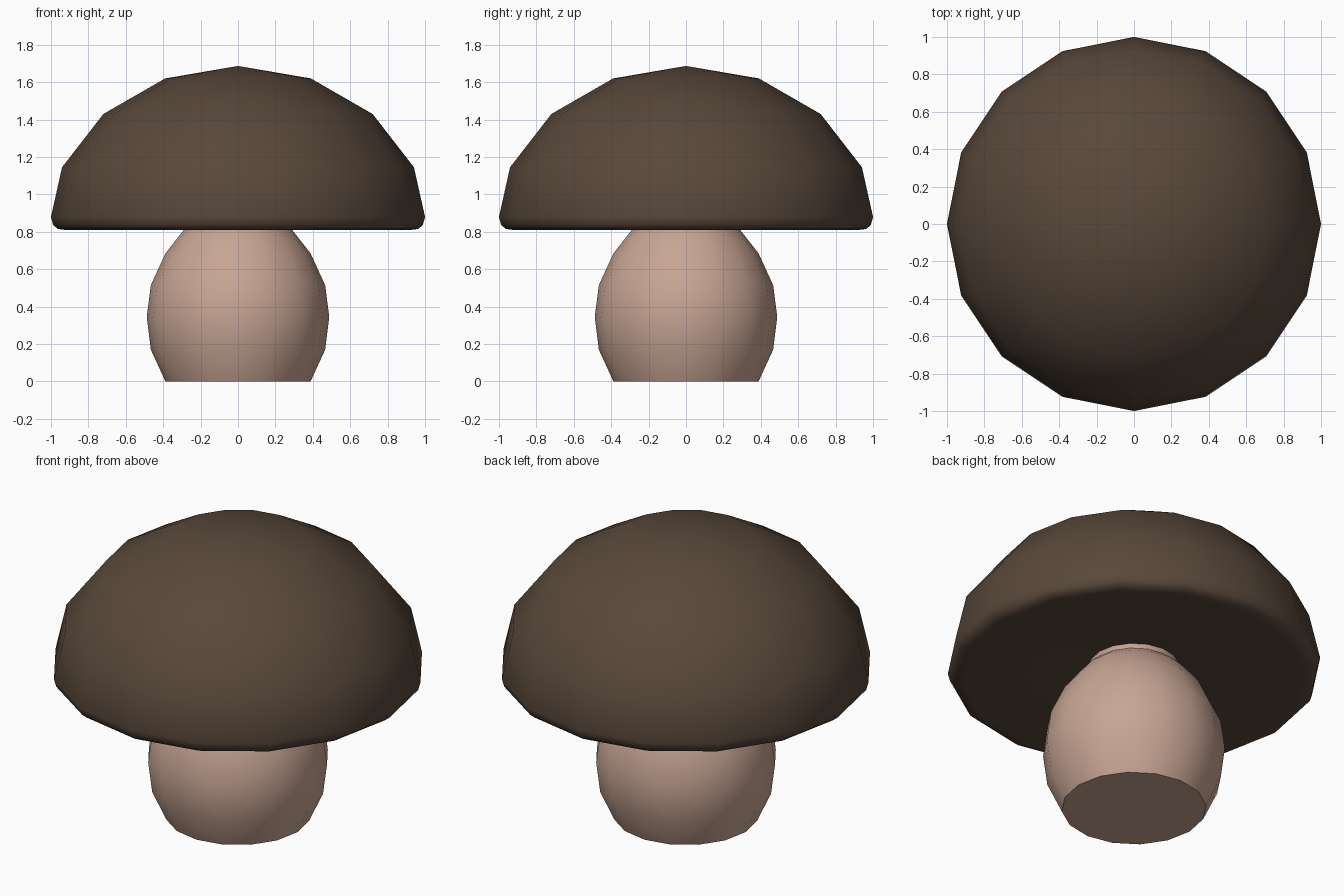
import bpy
import math

SIDES = 16

if "Cube" in bpy.data.objects:
    bpy.data.objects.remove(bpy.data.objects["Cube"], do_unlink=True)


def material(name, rgb):
    mat = bpy.data.materials.new(name)
    mat.use_nodes = True
    mat.diffuse_color = (*rgb, 1)
    bsdf = next(n for n in mat.node_tree.nodes if n.type == "BSDF_PRINCIPLED")
    bsdf.inputs["Base Color"].default_value = (*rgb, 1)
    return mat


def lathe(name, profile, mat, angle):
    """Revolve (radius, height) points, listed bottom to top, around z."""
    verts, rings, faces = [], [], []
    for r, z in profile:
        count = SIDES if r > 0 else 1
        rings.append([len(verts) + i for i in range(count)])
        for i in range(count):
            a = math.tau * i / SIDES
            verts.append((r * math.cos(a), r * math.sin(a), z))
    for low, high in zip(rings, rings[1:]):
        for i in range(SIDES):
            j = (i + 1) % SIDES
            if len(low) == 1:
                faces.append((low[0], high[j], high[i]))
            elif len(high) == 1:
                faces.append((low[i], low[j], high[0]))
            else:
                faces.append((low[i], low[j], high[j], high[i]))
    mesh = bpy.data.meshes.new(name)
    mesh.from_pydata(verts, [], faces)
    mesh.materials.append(mat)
    obj = bpy.data.objects.new(name, mesh)
    bpy.context.collection.objects.link(obj)
    bpy.ops.object.select_all(action="DESELECT")
    obj.select_set(True)
    bpy.context.view_layer.objects.active = obj
    bpy.ops.object.shade_smooth_by_angle(angle=math.radians(angle))
    return obj


cap_brown = material("cap brown", (0.098, 0.064, 0.042))
stem_pink = material("stem pink", (0.57, 0.375, 0.295))

# Cap: slightly dished underside, rounded rim, then a dome of even rings
base, radius, height = 0.81, 1.018, 0.877
underside = [(0, 0.89), (0.25, 0.88), (0.92, base)]
rim = [(0.962, 0.815), (0.988, 0.836), (1.0, 0.88)]
dome = [(radius * math.cos(math.pi * k / 8), base + height * math.sin(math.pi * k / 8))
        for k in range(1, 4)]
lathe("cap", underside + rim + dome + [(0, base + height)], cap_brown, 60)

# Stem: bulging body with a flat foot and a pinched neck reaching into the cap
stem = [(0, 0), (0.388, 0), (0.466, 0.17), (0.488, 0.345), (0.466, 0.515),
        (0.388, 0.685), (0.29, 0.81), (0.235, 0.855), (0.25, 0.92), (0, 0.92)]
lathe("stem", stem, stem_pink, 60)
